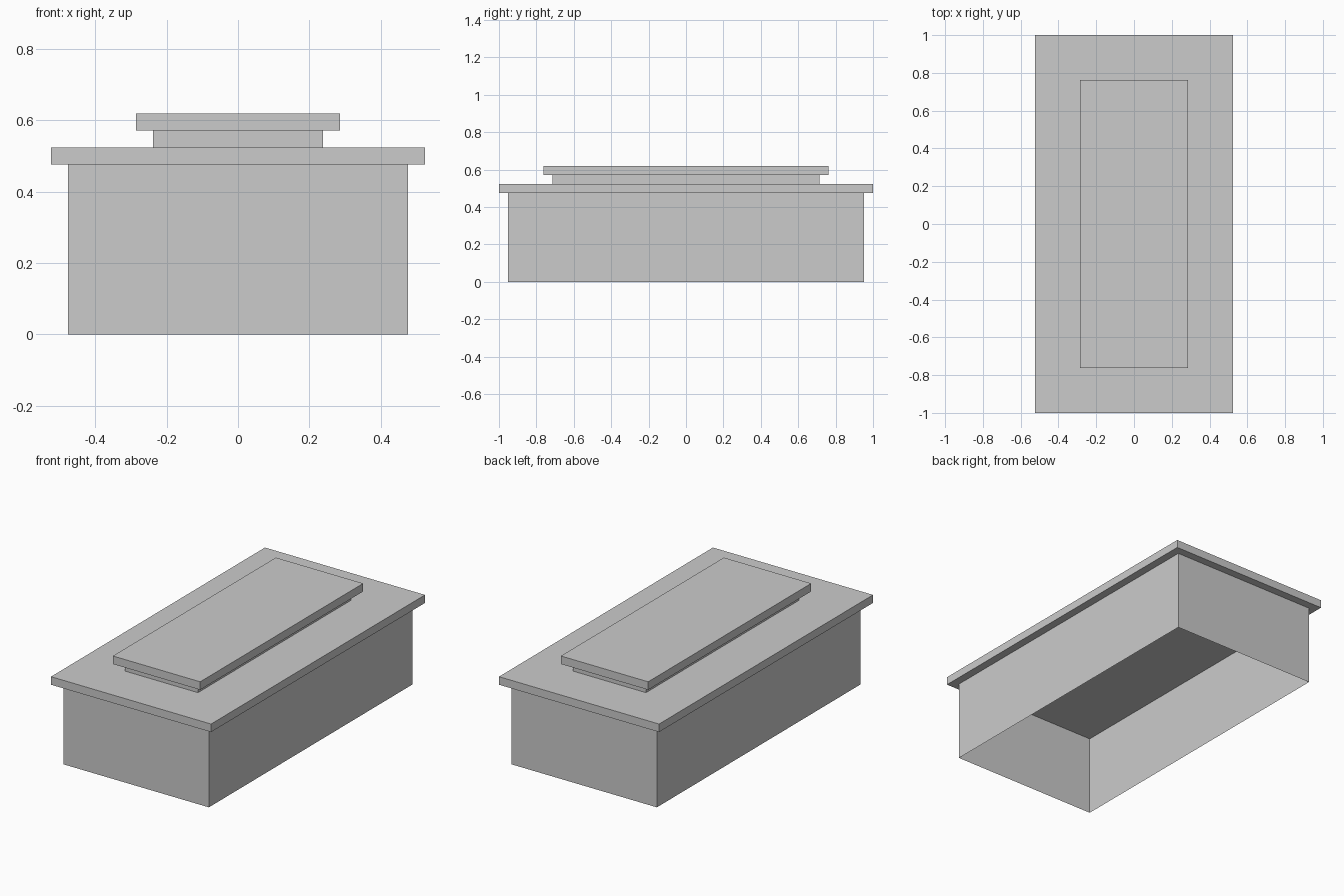
import bpy, bmesh

if "Cube" in bpy.data.objects:
    bpy.data.objects.remove(bpy.data.objects["Cube"])

U = 1 / 21  # module: rim overhang and slab thickness


def block(name, hx, hy, z0, z1, walls_only=False):
    """Box given by half-width, half-length and height range, all in modules."""
    bm = bmesh.new()
    bmesh.ops.create_cube(bm, size=2)
    for v in bm.verts:
        v.co.x *= hx * U
        v.co.y *= hy * U
        v.co.z = (z1 if v.co.z > 0 else z0) * U
    if walls_only:
        bm.normal_update()
        caps = [f for f in bm.faces if abs(f.normal.z) > 0.9]
        bmesh.ops.delete(bm, geom=caps, context='FACES_ONLY')
    mesh = bpy.data.meshes.new(name)
    bm.to_mesh(mesh)
    bm.free()
    obj = bpy.data.objects.new(name, mesh)
    bpy.context.collection.objects.link(obj)
    return obj


# Open-bottomed base walls with the overhanging slab on top
block("base_walls", 10, 20, 0, 10, walls_only=True)
block("main_slab", 11, 21, 10, 11)

# Smaller raised neck and its overhanging cap
block("upper_neck", 5, 15, 11, 12, walls_only=True)
block("upper_cap", 6, 16, 12, 13)
